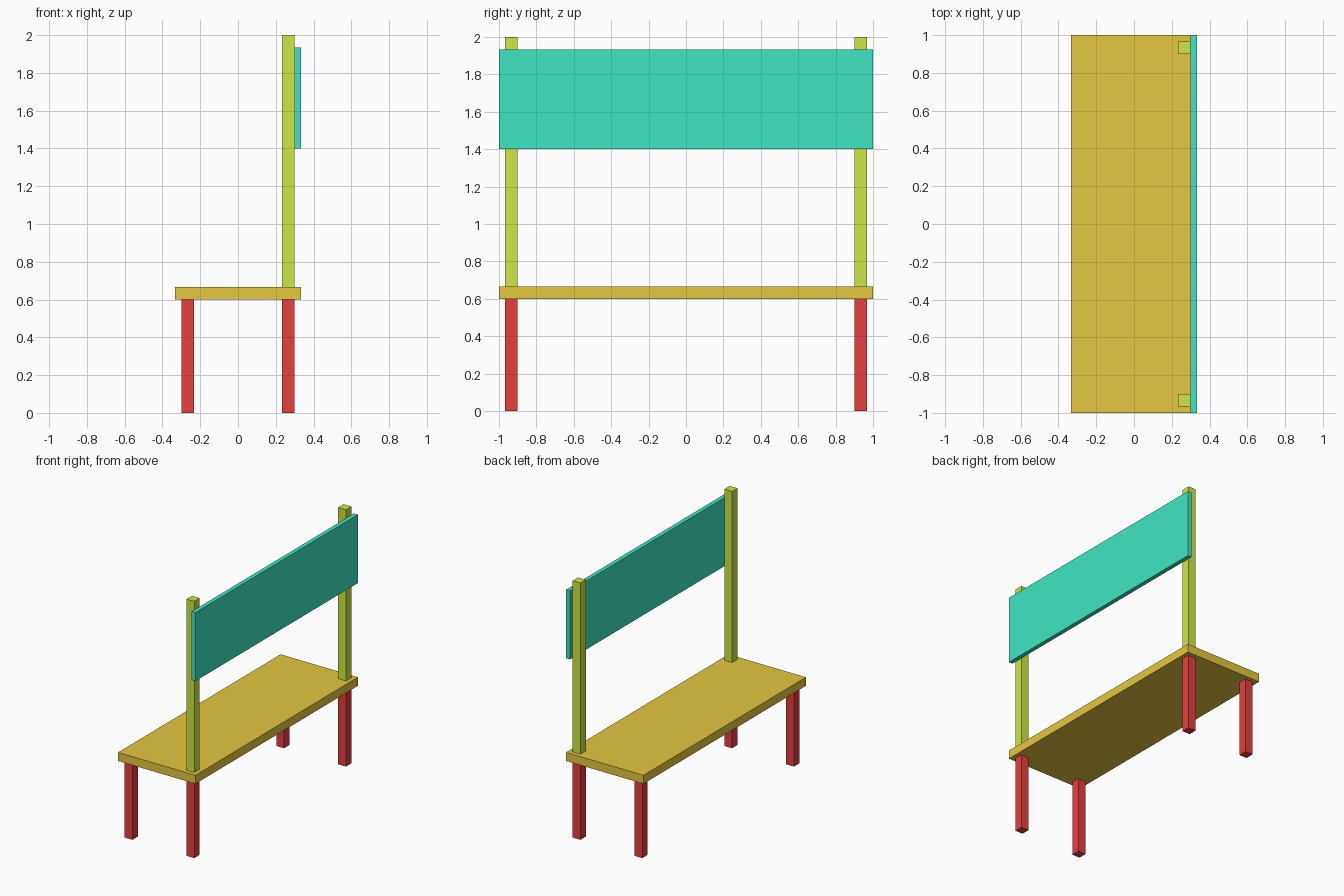
import bpy
import bmesh
from mathutils import Vector

if "Cube" in bpy.data.objects:
    bpy.data.objects.remove(bpy.data.objects["Cube"])


def material(name, rgb):
    mat = bpy.data.materials.new(name)
    mat.diffuse_color = (*rgb, 1.0)
    mat.use_nodes = True
    mat.node_tree.nodes["Principled BSDF"].inputs["Base Color"].default_value = mat.diffuse_color
    return mat


def box(name, low, high, mat):
    """Axis-aligned box between two opposite corners."""
    low, high = Vector(low), Vector(high)
    bm = bmesh.new()
    bmesh.ops.create_cube(bm, size=1.0)
    bmesh.ops.scale(bm, vec=high - low, verts=bm.verts)
    mesh = bpy.data.meshes.new(name)
    bm.to_mesh(mesh)
    bm.free()
    mesh.materials.append(mat)
    obj = bpy.data.objects.new(name, mesh)
    obj.location = (low + high) / 2
    bpy.context.collection.objects.link(obj)
    return obj


RED = material("leg_red", (0.79, 0.05, 0.05))
OCHRE = material("seat_ochre", (0.78, 0.57, 0.05))
LIME = material("post_lime", (0.62, 0.80, 0.06))
TEAL = material("backrest_teal", (0.05, 0.79, 0.54))

LEG = 1 / 15            # thickness of legs, posts and seat
HALF_DEPTH = 1 / 3
SEAT_BOTTOM = 0.6
SEAT_TOP = SEAT_BOTTOM + LEG
INSET_X, INSET_Y = 0.3 - LEG / 2, 29 / 30 - LEG / 2


def upright(name, x, y, z0, z1, mat):
    h = LEG / 2
    return box(name, (x - h, y - h, z0), (x + h, y + h, z1), mat)


# Seat
box("seat", (-HALF_DEPTH, -1, SEAT_BOTTOM), (HALF_DEPTH, 1, SEAT_TOP), OCHRE)

# Four legs, and two posts standing over the backrest-side legs
for end, sy in (("near", -1), ("far", 1)):
    for side, sx in (("open_side", -1), ("backrest_side", 1)):
        upright(f"{side}_{end}_leg", sx * INSET_X, sy * INSET_Y, 0, SEAT_BOTTOM, RED)
    upright(f"{end}_backrest_post", INSET_X, sy * INSET_Y, SEAT_TOP, 2.0, LIME)

# Backrest panel on the outer face of the posts
box("backrest_panel", (0.3, -1, 1.4), (HALF_DEPTH, 1, 1.9333), TEAL)
